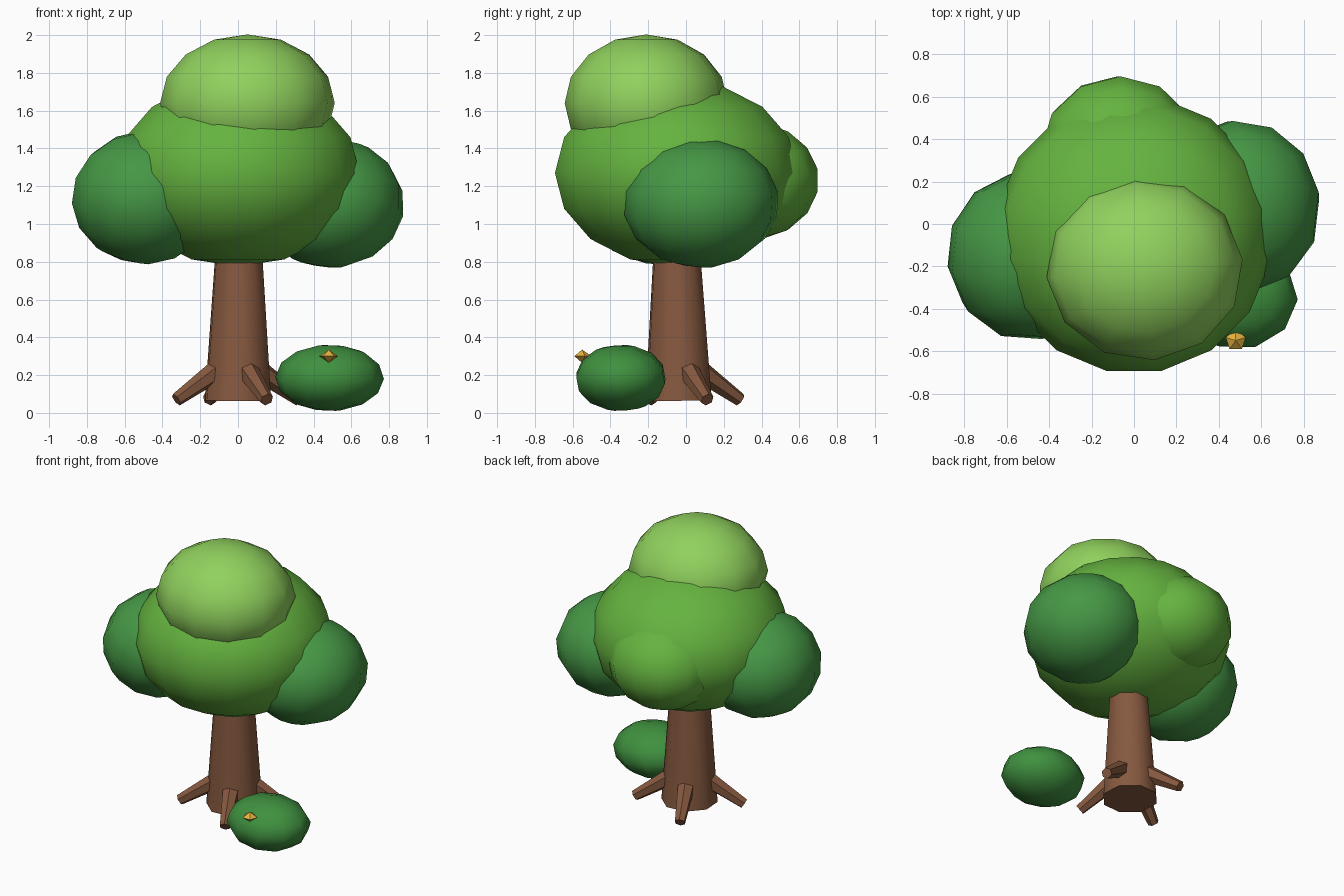
import bpy, bmesh, math
from mathutils import Matrix, Vector, Euler

if "Cube" in bpy.data.objects:
    bpy.data.objects.remove(bpy.data.objects["Cube"])


def material(name, rgb):
    m = bpy.data.materials.new(name)
    m.diffuse_color = (*rgb, 1)
    m.use_nodes = True
    m.node_tree.nodes["Principled BSDF"].inputs["Base Color"].default_value = m.diffuse_color
    return m


BARK = material("bark", (0.24, 0.10, 0.05))
MID = material("mid_green", (0.13, 0.45, 0.05))
DARK = material("dark_green", (0.06, 0.31, 0.06))
LIGHT = material("light_green", (0.28, 0.64, 0.11))
BUSH = material("bush_green", (0.05, 0.28, 0.05))
GOLD = material("gold", (0.79, 0.45, 0.05))


def finish(bm, name, mat, smooth):
    bmesh.ops.recalc_face_normals(bm, faces=bm.faces)
    for f in bm.faces:
        f.smooth = smooth
    me = bpy.data.meshes.new(name)
    bm.to_mesh(me)
    bm.free()
    me.materials.append(mat)
    ob = bpy.data.objects.new(name, me)
    bpy.context.collection.objects.link(ob)
    return ob


def clump(name, loc, size, mat, turn=(0, 0, 0), segs=12, rings=8):
    """Low-poly leaf ball: turned first, then squashed to its size."""
    bm = bmesh.new()
    bmesh.ops.create_uvsphere(bm, u_segments=segs, v_segments=rings, radius=1.01)
    bm.transform(Euler(turn).to_matrix().to_4x4())
    bm.transform(Matrix.Translation(loc) @ Matrix.Diagonal((*size, 1)))
    return finish(bm, name, mat, True)


def tapered(name, a, b, r1, r2, sides, mat):
    """Tapered limb from point a to point b."""
    a, b = Vector(a), Vector(b)
    d = b - a
    bm = bmesh.new()
    bmesh.ops.create_cone(bm, cap_ends=True, segments=sides, radius1=r1, radius2=r2, depth=d.length)
    bm.transform(Matrix.Translation((a + b) / 2) @ d.to_track_quat('Z', 'Y').to_matrix().to_4x4())
    ob = finish(bm, name, mat, True)
    bpy.context.view_layer.objects.active = ob
    ob.select_set(True)
    bpy.ops.object.shade_smooth_by_angle(angle=math.radians(50))
    ob.select_set(False)
    return ob


# Trunk and four roots
CY = -0.04
tapered("trunk", (0, CY, 0.065), (0.005, CY - 0.01, 1.0), 0.185, 0.12, 8, BARK)
for i in range(4):
    t = math.radians(25 + 90 * i)
    c, s = math.cos(t), math.sin(t)
    tapered(f"root_{i + 1}", (0.13 * c, CY + 0.13 * s, 0.22),
            (0.36 * c, CY + 0.36 * s, 0.07), 0.058, 0.036, 6, BARK)

# Canopy
clump("canopy_main", (0, -0.05, 1.27), (0.65, 0.65, 0.49), MID, (0, 0, math.radians(11.25)), 16, 8)
clump("canopy_back", (-0.07, 0.34, 1.23), (0.37, 0.36, 0.31), MID, (0.2, 0.1, 0))
clump("canopy_left", (-0.49, -0.15, 1.14), (0.39, 0.40, 0.35), DARK, (0.2, 0.3, 0.2))
clump("canopy_right", (0.49, 0.08, 1.11), (0.39, 0.41, 0.34), DARK, (-0.2, 0.2, 0.1))
clump("canopy_top", (0.05, -0.21, 1.64), (0.46, 0.43, 0.36), LIGHT, (0, 0, 0.1))

# Bush
clump("bush", (0.485, -0.345, 0.185), (0.285, 0.245, 0.175), BUSH, (0.2, 0.2, 0.3), 10, 7)

# Flower: five-sided double pyramid
bm = bmesh.new()
ring = [bm.verts.new((0.48 + 0.05 * math.sin(math.tau * k / 5), -0.55 + 0.05 * math.cos(math.tau * k / 5), 0.30))
        for k in range(5)]
for dz in (0.035, -0.035):
    tip = bm.verts.new((0.48, -0.55, 0.30 + dz))
    for k in range(5):
        bm.faces.new((ring[k], ring[(k + 1) % 5], tip))
finish(bm, "flower", GOLD, False)
